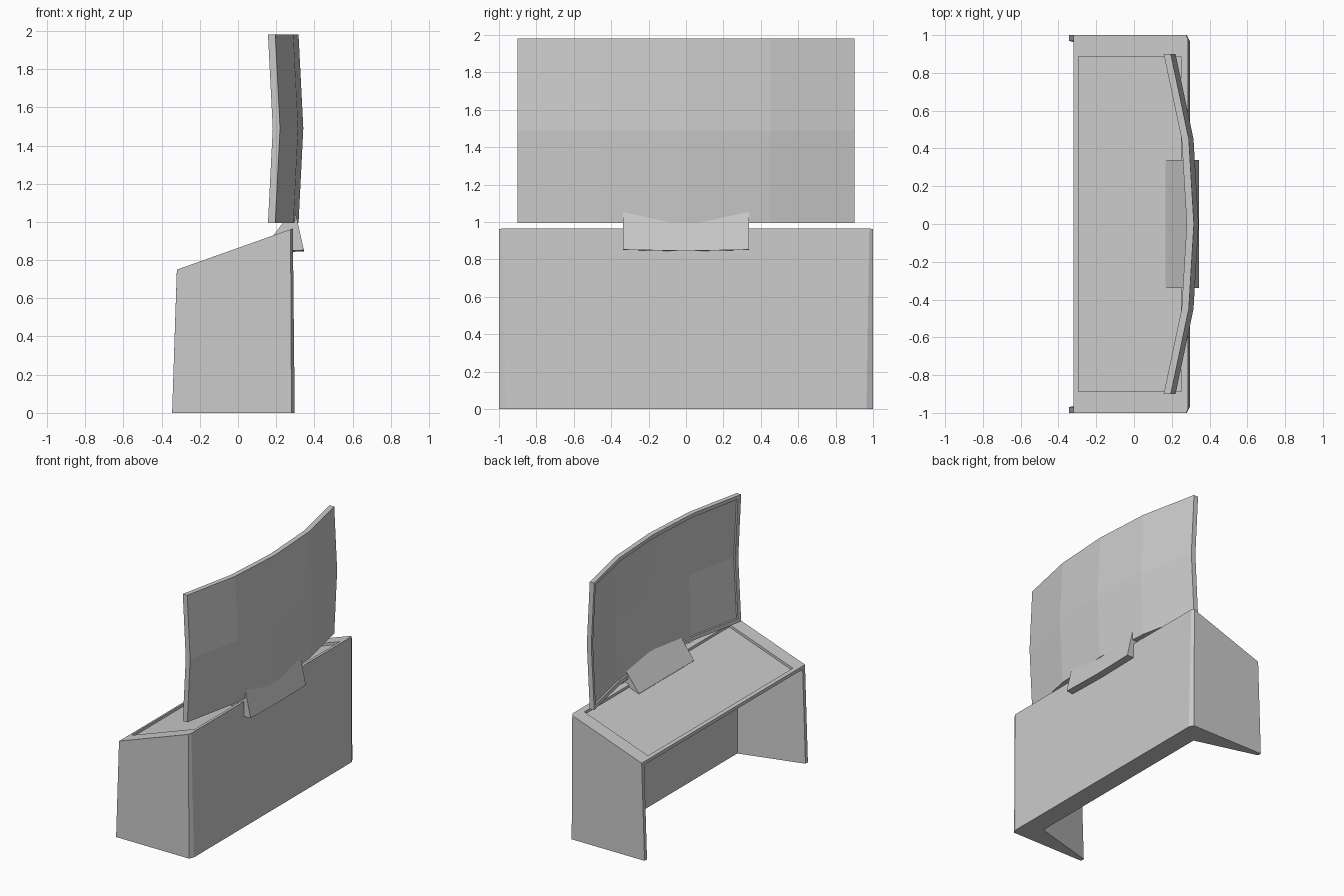
import bpy, bmesh

if "Cube" in bpy.data.objects:
    bpy.data.objects.remove(bpy.data.objects["Cube"])


def finish(bm, name):
    bmesh.ops.recalc_face_normals(bm, faces=bm.faces[:])
    me = bpy.data.meshes.new(name)
    bm.to_mesh(me)
    bm.free()
    ob = bpy.data.objects.new(name, me)
    bpy.context.collection.objects.link(ob)
    return ob


def loft(sections):
    """Join equal closed sections into a capped solid."""
    bm = bmesh.new()
    rings = [[bm.verts.new(p) for p in s] for s in sections]
    n = len(rings[0])
    for a, b in zip(rings, rings[1:]):
        for i in range(n):
            j = (i + 1) % n
            bm.faces.new((a[i], a[j], b[j], b[i]))
    bm.faces.new(rings[0])
    bm.faces.new(rings[-1])
    bmesh.ops.recalc_face_normals(bm, faces=bm.faces[:])
    return bm


def slope(x):
    return 0.75 + 0.355 * (x + 0.32)


def mirrored(half):
    """Complete a path across y = 0; half is given on the -y side."""
    return half + [(x, -y, z) for x, y, z in reversed(half)]


# Desk shell: back and sides taper thicker toward the back, open at -x and below
bm = bmesh.new()


def ring(half):
    return [bm.verts.new(p) for p in mirrored(half)]


out_low = ring([(-0.345, -1, 0), (0.28, -1, 0), (0.297, -0.965, 0)])
out_top = ring([(x, y, slope(x)) for x, y in ((-0.32, -1), (0.275, -1), (0.287, -0.98))])
in_low = ring([(-0.345, -0.97, 0), (0.145, -0.835, 0)])
in_top = ring([(-0.321, -0.97, 0.725), (0.145, -0.835, 0.84)])
rim = ring([(x, -0.887, slope(x)) for x in (-0.295, 0.25)])
floor = ring([(x, -0.887, slope(x) - 0.02) for x in (-0.295, 0.25)])

for i in range(5):
    bm.faces.new((out_low[i], out_low[i + 1], out_top[i + 1], out_top[i]))
for i in range(3):
    bm.faces.new((in_low[i], in_low[i + 1], in_top[i + 1], in_top[i]))
bm.faces.new(in_top)
# undersides of the sides and back panel
bm.faces.new((out_low[0], out_low[1], in_low[1], in_low[0]))
bm.faces.new(out_low[1:5] + [in_low[2], in_low[1]])
bm.faces.new((out_low[4], out_low[5], in_low[3], in_low[2]))
# thin front edges
bm.faces.new((out_low[0], out_top[0], in_top[0], in_low[0]))
bm.faces.new((out_top[0], out_top[5], in_top[3], in_top[0]))
bm.faces.new((out_low[5], out_top[5], in_top[3], in_low[3]))
# desktop border and recessed work surface
bm.faces.new((out_top[0], out_top[1], rim[1], rim[0]))
bm.faces.new(out_top[1:5] + [rim[2], rim[1]])
bm.faces.new((out_top[4], out_top[5], rim[3], rim[2]))
bm.faces.new((out_top[5], out_top[0], rim[0], rim[3]))
for i in range(4):
    j = (i + 1) % 4
    bm.faces.new((rim[i], rim[j], floor[j], floor[i]))
bm.faces.new(floor)
finish(bm, "desk")

# Curved screen with a recessed display face
bow = ((0.995, 0), (1.49, 0.025), (1.98, 0))
sections = []
for y, x in ((-0.9, 0.157), (-0.45, 0.252), (0, 0.279), (0.45, 0.252), (0.9, 0.157)):
    sections.append([(x + b, y, z) for z, b in bow]
                    + [(x + b + 0.038, y, z) for z, b in reversed(bow)])
bm = loft(sections)
display = [f for f in bm.faces if f.normal.x < -0.8]
bmesh.ops.inset_region(bm, faces=display, thickness=0.03, depth=0, use_even_offset=True)
bmesh.ops.inset_region(bm, faces=display, thickness=0.001, depth=-0.014)
finish(bm, "screen")

# Saddle bracket clamping the screen over the desk's back edge
sections = []
for y, drop in ((-0.338, 0), (0, 0.007), (0.338, 0)):
    sections.append([(0.167, y, 0.885), (0.167, y, 0.905), (0.295, y, 1.075),
                     (0.345, y, 0.852 - drop), (0.275, y, 0.85 - drop)])
finish(loft(sections), "screen_bracket")
